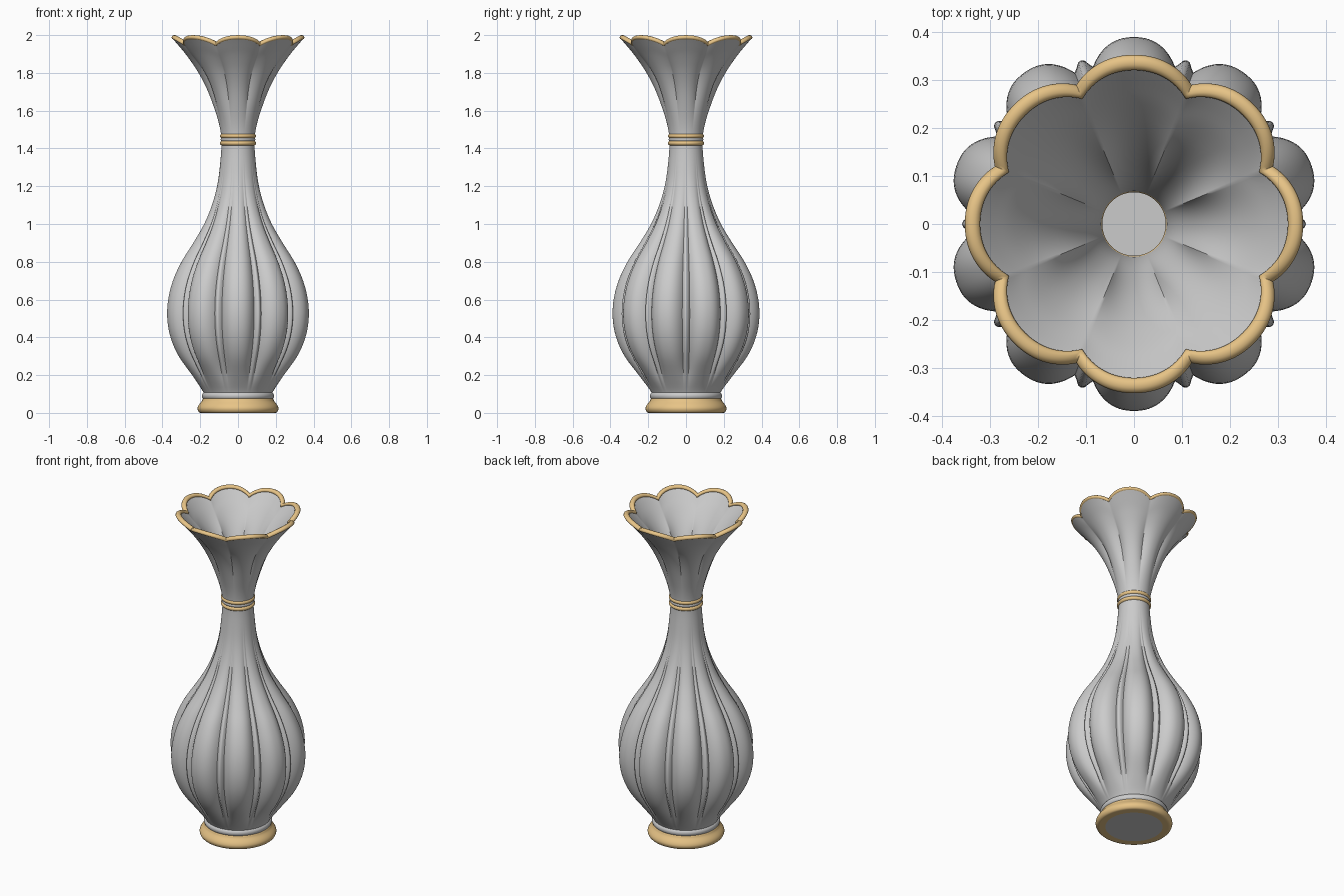
import bpy, bmesh, math

if "Cube" in bpy.data.objects:
    bpy.data.objects.remove(bpy.data.objects["Cube"])

gold = bpy.data.materials.new("gold")
gold.diffuse_color = (0.8, 0.55, 0.24, 1)
gold.use_nodes = True
gold.node_tree.nodes["Principled BSDF"].inputs["Base Color"].default_value = gold.diffuse_color
SEG = 320


def finish(name, bm, mat=None, angle=40):
    bmesh.ops.recalc_face_normals(bm, faces=bm.faces)
    me = bpy.data.meshes.new(name)
    bm.to_mesh(me)
    bm.free()
    ob = bpy.data.objects.new(name, me)
    bpy.context.collection.objects.link(ob)
    if mat:
        me.materials.append(mat)
    bpy.ops.object.select_all(action='DESELECT')
    ob.select_set(True)
    bpy.context.view_layer.objects.active = ob
    bpy.ops.object.shade_smooth_by_angle(angle=math.radians(angle))
    return ob


def skin(rows, close_rows=False, caps=False):
    """Join closed loops of points into a tube-like surface."""
    bm = bmesh.new()
    loops = [[bm.verts.new(p) for p in row] for row in rows]
    pairs = list(zip(loops, loops[1:])) + ([(loops[-1], loops[0])] if close_rows else [])
    for a, b in pairs:
        n = len(a)
        for i in range(n):
            j = (i + 1) % n
            bm.faces.new((a[i], a[j], b[j], b[i]))
    if caps:
        bm.faces.new(loops[0])
        bm.faces.new(loops[-1])
    return bm


def smooth(a, b, x):
    t = min(1, max(0, (x - a) / (b - a)))
    return t * t * (3 - 2 * t)


def spline(pts, steps):
    """Catmull-Rom through the profile points."""
    out = []
    for i in range(len(pts) - 1):
        p = [pts[max(0, min(len(pts) - 1, i + k))] for k in (-1, 0, 1, 2)]
        for s in range(steps):
            t = s / steps
            out.append(tuple(0.5 * (2 * b + (c - a) * t + (2 * a - 5 * b + 4 * c - d) * t * t
                                    + (3 * b - a - 3 * c + d) * t ** 3)
                             for a, b, c, d in zip(*p)))
    return out + [pts[-1]]


def phase(th, n):
    """0 at a lobe centre, 1 at the valley between lobes."""
    u = (th - math.pi / 2) * n / (2 * math.pi) + 0.5
    return 2 * abs(u - math.floor(u) - 0.5)


def shell_point(r, z, th):
    # ten body lobes with a slim rib in each valley
    amp = smooth(0.1, 0.3, z) * (1 - smooth(0.75, 1.4, z))
    w = phase(th, 10)
    cut = 0.15 * min(w, 0.86) ** 2.4 / 0.86 ** 2.4
    cut -= 0.07 * math.sqrt(max(0, 1 - ((1 - w) / 0.15) ** 2))
    # eight petals on the mouth
    v = phase(th, 8) ** 2.2
    pet = smooth(1.47, 1.75, z)
    rr = r * (1 - amp * cut - 0.115 * pet * v)
    zz = z - 0.035 * v * smooth(1.75, 1.97, z)
    return (rr * math.cos(th), rr * math.sin(th), zz)


angles = [2 * math.pi * i / SEG for i in range(SEG)]

# Body shell: outer wall up, inner wall down to the floor
profile = [(0.17, 0.08), (0.19, 0.12), (0.25, 0.2), (0.325, 0.3), (0.37, 0.4), (0.388, 0.5),
           (0.383, 0.6), (0.357, 0.7), (0.31, 0.8), (0.245, 0.9), (0.185, 1.0), (0.142, 1.1),
           (0.113, 1.2), (0.097, 1.3), (0.087, 1.43), (0.098, 1.52), (0.128, 1.62),
           (0.167, 1.72), (0.215, 1.81), (0.27, 1.89), (0.315, 1.945), (0.345, 1.98)]
outer = spline(profile, 4)
inner = [(r - 0.021, z + 0.004) for r, z in reversed(outer) if z > 0.1]
finish("vase_body", skin([[shell_point(r, z, t) for t in angles] for r, z in outer + inner],
                         caps=True), angle=50)

# Gold lip following the petal edge
lip = []
for k in range(10):
    a = 2 * math.pi * k / 10
    row = []
    for t in angles:
        x, y, z = shell_point(0.336, 1.984, t)
        s = 1 + 0.016 * math.cos(a) / math.hypot(x, y)
        row.append((x * s, y * s, z + 0.012 * math.sin(a) + 0.004))
    lip.append(row)
finish("gold_lip", skin(lip, close_rows=True), gold, 60)


def ring(name, R, rr, rz, z, mat=None):
    rows = []
    for k in range(14):
        a = 2 * math.pi * k / 14
        r = R + rr * math.cos(a)
        rows.append([(r * math.cos(t), r * math.sin(t), z + rz * math.sin(a)) for t in angles[::4]])
    finish(name, skin(rows, close_rows=True), mat, 60)


# Neck rings and collar above the foot
ring("neck_ring_lower", 0.081, 0.015, 0.013, 1.428, gold)
ring("neck_ring_middle", 0.081, 0.011, 0.012, 1.448)
ring("neck_ring_upper", 0.081, 0.015, 0.013, 1.466, gold)
ring("foot_collar", 0.172, 0.019, 0.021, 0.09)

# Gold foot with a plain underside
foot = spline([(0.16, 0.0), (0.2, 0.0), (0.214, 0.018), (0.21, 0.038), (0.192, 0.062),
               (0.184, 0.076), (0.16, 0.08)], 4)
finish("gold_foot", skin([[(r * math.cos(t), r * math.sin(t), max(0, z)) for t in angles[::4]]
                          for r, z in foot]), gold)
bm = bmesh.new()
bmesh.ops.create_circle(bm, cap_ends=True, segments=80, radius=0.16)
disc = finish("foot_underside", bm)
disc.data.flip_normals()
